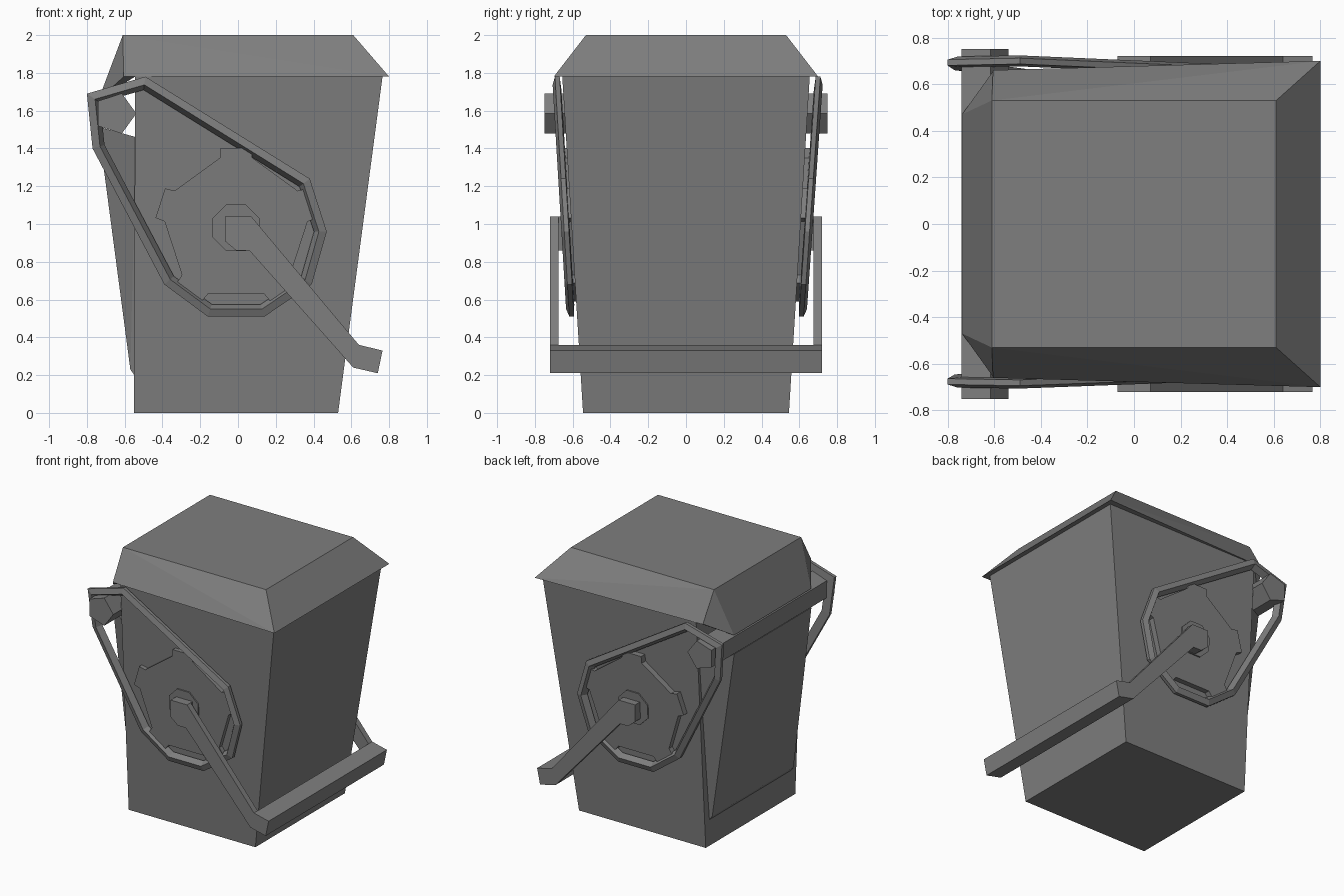
import bpy, bmesh
from math import sin, cos, radians
from mathutils import Vector

if "Cube" in bpy.data.objects:
    bpy.data.objects.remove(bpy.data.objects["Cube"])

grey = bpy.data.materials.new("dark_grey")
grey.diffuse_color = (.21, .21, .21, 1)
grey.use_nodes = True
grey.node_tree.nodes["Principled BSDF"].inputs["Base Color"].default_value = grey.diffuse_color


def finish(bm, name):
    bmesh.ops.recalc_face_normals(bm, faces=bm.faces)
    me = bpy.data.meshes.new(name)
    bm.to_mesh(me)
    bm.free()
    me.materials.append(grey)
    ob = bpy.data.objects.new(name, me)
    bpy.context.collection.objects.link(ob)
    return ob


def hull(name, half):
    """Convex solid, its points mirrored across y."""
    bm = bmesh.new()
    for x, y, z in half:
        for s in (-1, 1):
            bm.verts.new((x, s * y, z))
    bmesh.ops.convex_hull(bm, input=bm.verts)
    bmesh.ops.dissolve_limit(bm, angle_limit=0.07, verts=bm.verts, edges=bm.edges)
    return finish(bm, name)


def prism(name, profile, inner, outer, side):
    """Extrude an (x, z) profile between two y depths, each a function of z."""
    bm = bmesh.new()
    a, b = [[bm.verts.new((x, side * f(z), z)) for x, z in profile]
            for f in (inner, outer)]
    bm.faces.new(a)
    bm.faces.new(b)
    n = len(a)
    for i in range(n):
        j = (i + 1) % n
        bm.faces.new((a[i], a[j], b[j], b[i]))
    return finish(bm, name)


def inset(poly, d):
    """Offset a clockwise polygon inwards by d."""
    pts = [Vector(p) for p in poly]
    out = []
    for i, p in enumerate(pts):
        e1 = (p - pts[i - 1]).normalized()
        e2 = (pts[(i + 1) % len(pts)] - p).normalized()
        n1, n2 = Vector((e1.y, -e1.x)), Vector((e2.y, -e2.x))
        out.append(p + (n1 + n2) * d / (1 + n1.dot(n2)))
    return out


def belt(name, poly, face, side):
    """Closed band with a sloped cross-section given as (inset, depth)."""
    bm = bmesh.new()
    section = ((0, .04), (0, .015), (.04, 0), (.065, .045))
    loops = [[bm.verts.new((x, side * (face(z) - depth), z)) for x, z in inset(poly, d)]
             for d, depth in section]
    n = len(poly)
    for k in range(4):
        a, b = loops[k], loops[(k + 1) % 4]
        for i in range(n):
            j = (i + 1) % n
            bm.faces.new((a[i], a[j], b[j], b[i]))
    return finish(bm, name)


def polar(r, deg):
    return (CX + r * cos(radians(deg)), CZ + r * sin(radians(deg)))


# Tapered bin body
hull("body", [(-.55, .545, 0), (.53, .545, 0), (-.545, .655, 1.78), (.765, .655, 1.78)])

# Bevelled lid with overhanging rim
hull("lid", [(-.61, .53, 2), (.61, .53, 2), (-.605, .66, 1.78), (.8, .7, 1.78),
             (-.545, .655, 1.78)])

# Hood over the roller
hull("lid_hood", [(-.61, .53, 2), (-.605, .655, 1.78), (-.545, .655, 1.78),
                  (-.738, .47, 1.66)])

# Flared panel with chamfered corners
hull("flared_panel", [(-.549, .5, .2), (-.57, .495, .23), (-.74, .47, 1.515),
                      (-.54, .62, 1.46)])

# Five-sided roller
roller = [(-.65 + .112 * cos(radians(72 * i)), 1.585 + .112 * sin(radians(72 * i)))
          for i in range(5)]
prism("roller", roller, lambda z: -.75, lambda z: .75, 1)

# Toothed wheels, hubs, belts and crank arms on both sides
CX, CZ = -.01, .98
wheel = []
for i in range(5):
    c = 90 + 72 * i
    wheel += [polar(.38, c - 13), polar(.43, c - 11), polar(.43, c + 11), polar(.38, c + 13)]
hub = [polar(.134, 22.5 + 45 * i) for i in range(8)]
belt_path = [(-.80, 1.69), (-.49, 1.78), (.38, 1.24), (.47, .96), (.39, .68),
             (.14, .51), (-.16, .51), (-.39, .68), (-.77, 1.40)]
arm = [(-.07, 1.04), (.07, 1.04), (.64, .36), (.765, .33), (.74, .21),
       (.61, .24), (.06, .86), (-.01, .86), (-.07, .91)]
for side, tag, tilt in ((-1, "front", .06), (1, "back", .07)):
    face = lambda z: .602 + tilt * z
    prism("wheel_" + tag, wheel, lambda z: .53 + .06 * z, lambda z: face(z) - .022, side)
    prism("hub_" + tag, hub, lambda z: .58, lambda z: face(z) - .012, side)
    prism("axle_" + tag, arm[:2] + arm[6:], lambda z: .58, lambda z: .7, side)
    belt("belt_" + tag, belt_path, face, side)
    prism("crank_arm_" + tag, arm, lambda z: .675, lambda z: .72, side)

# Crossbar joining the cranks
prism("crossbar", arm[2:6], lambda z: -.72, lambda z: .72, 1)
